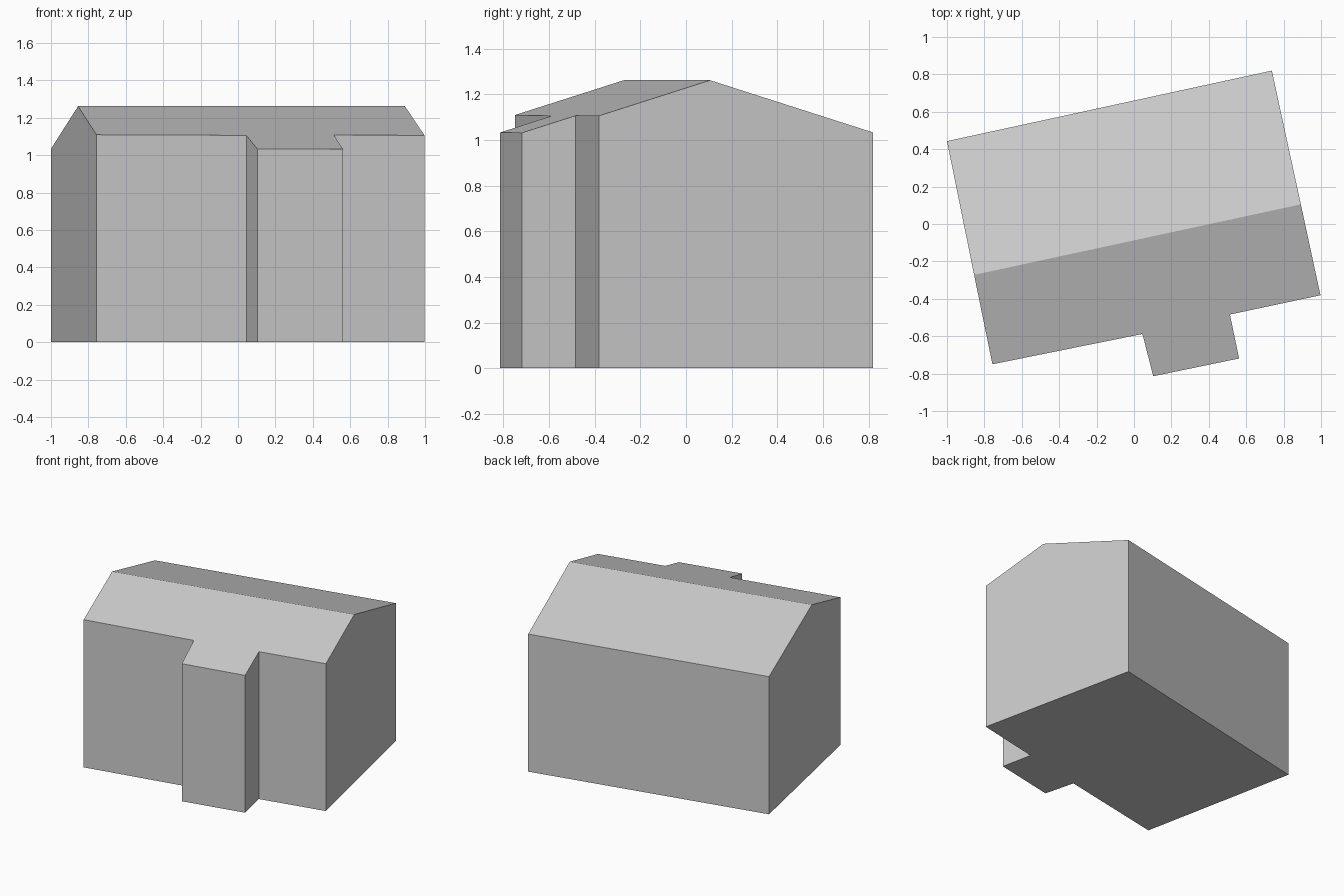
import bpy, bmesh
from mathutils import Vector

cube = bpy.data.objects.get("Cube")
if cube:
    bpy.data.objects.remove(cube, do_unlink=True)

# Plain grey finish
grey = bpy.data.materials.new("plain_grey")
grey.use_nodes = True
colour = (0.6, 0.6, 0.6, 1)
grey.diffuse_color = colour
grey.node_tree.nodes["Principled BSDF"].inputs["Base Color"].default_value = colour

# Ridge line and the footprint on either side of it
RIDGE_HEIGHT, PITCH = 1.262, 0.313
ridge = [Vector((-0.855, -0.272)), Vector((0.892, 0.105))]
back = [Vector((0.737, 0.82)), Vector((-1, 0.443))]
front = [Vector(p) for p in ((-0.757, -0.75), (0.045, -0.588), (0.103, -0.814),
                             (0.562, -0.719), (0.513, -0.484), (0.997, -0.381))]
along = (ridge[1] - ridge[0]).normalized()


def roof_height(p):
    """Height of the pitched roof over a plan point."""
    return RIDGE_HEIGHT - PITCH * abs(along.cross(p - ridge[0]))


# House body: floor, walls and two roof slopes sharing the ridge
bm = bmesh.new()
outline = [ridge[0]] + front + [ridge[1]] + back
low = [bm.verts.new((p.x, p.y, 0)) for p in outline]
top = [bm.verts.new((p.x, p.y, roof_height(p))) for p in outline]
right_end, left_end = 0, len(front) + 1
n = len(outline)

bm.faces.new(low[::-1])
bm.faces.new(top[right_end:left_end + 1])
bm.faces.new(top[left_end:] + top[:1])
# Long walls, including the projecting front bay
for i in range(n):
    j = (i + 1) % n
    if not {i, j} & {right_end, left_end}:
        bm.faces.new((low[i], low[j], top[j], top[i]))
# Gable walls
for i in (right_end, left_end):
    a, b = (i - 1) % n, (i + 1) % n
    bm.faces.new((low[a], low[i], low[b], top[b], top[i], top[a]))
bmesh.ops.recalc_face_normals(bm, faces=bm.faces)

mesh = bpy.data.meshes.new("house_body")
bm.to_mesh(mesh)
bm.free()
mesh.materials.append(grey)
house = bpy.data.objects.new("house_body", mesh)
bpy.context.collection.objects.link(house)
